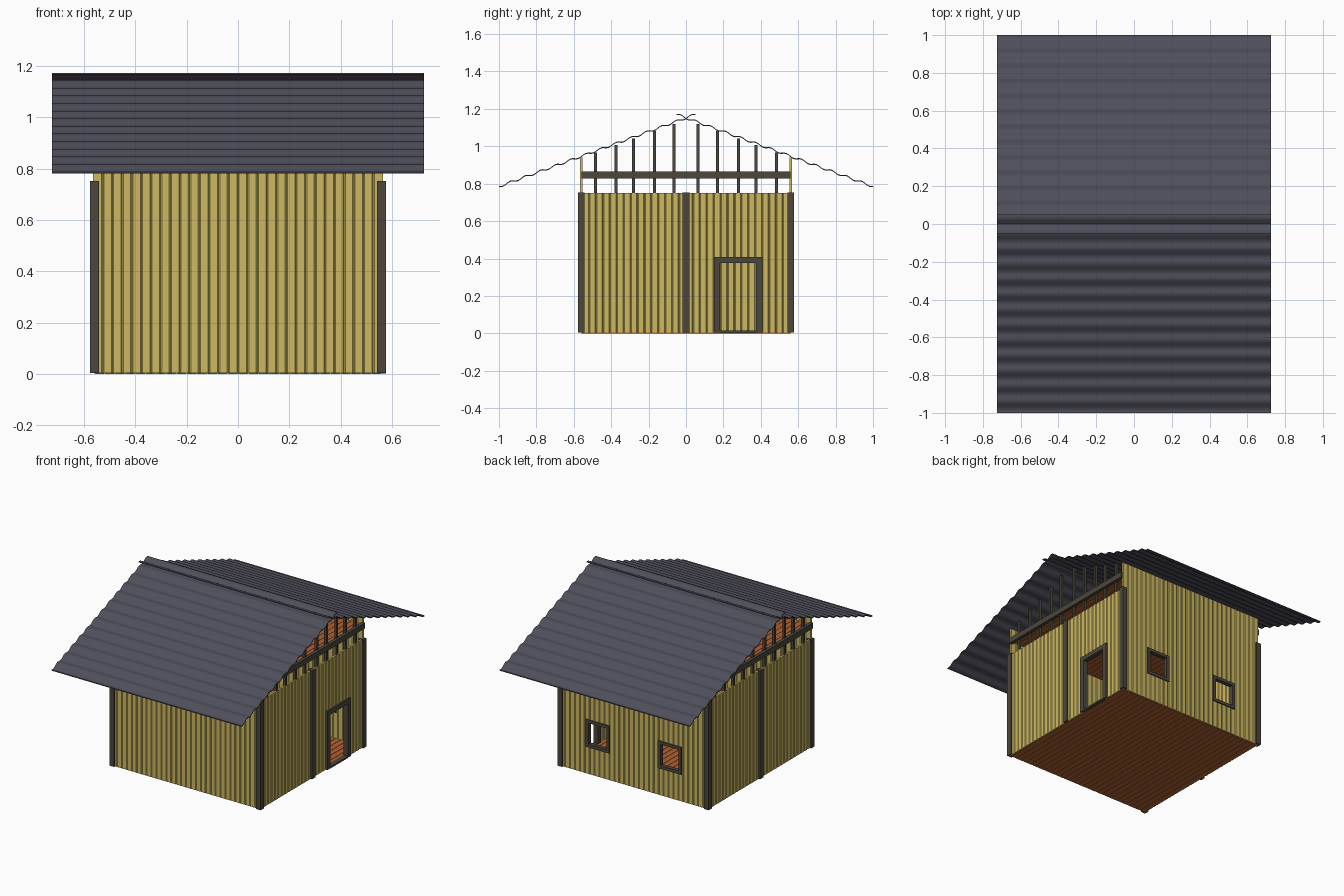
import bpy, bmesh, math

if "Cube" in bpy.data.objects:
    bpy.data.objects.remove(bpy.data.objects["Cube"])

# ---- materials
def mat(name, rgb):
    m = bpy.data.materials.new(name)
    m.diffuse_color = (*rgb, 1)
    m.use_nodes = True
    m.node_tree.nodes["Principled BSDF"].inputs["Base Color"].default_value = m.diffuse_color
    return m

YELLOW = mat("yellow_boards", (0.61, 0.485, 0.122))
DARK = mat("dark_timber", (0.072, 0.062, 0.045))
ROOF = mat("slate_roof", (0.078, 0.078, 0.105))
ORANGE = mat("orange_planks", (0.45, 0.125, 0.032))

# ---- helpers
def finish(name, bm, m):
    bmesh.ops.recalc_face_normals(bm, faces=bm.faces)
    me = bpy.data.meshes.new(name)
    bm.to_mesh(me)
    bm.free()
    ob = bpy.data.objects.new(name, me)
    bpy.context.collection.objects.link(ob)
    me.materials.append(m)
    return ob

def hexa(bm, pts):
    """Eight corners: bottom ring of four, then top ring of four."""
    v = [bm.verts.new(p) for p in pts]
    for f in ((0, 1, 2, 3), (4, 5, 6, 7), (0, 1, 5, 4), (1, 2, 6, 5), (2, 3, 7, 6), (3, 0, 4, 7)):
        bm.faces.new([v[i] for i in f])

def add_box(bm, x0, x1, y0, y1, z0, z1):
    ring = ((x0, y0), (x1, y0), (x1, y1), (x0, y1))
    hexa(bm, [(x, y, z0) for x, y in ring] + [(x, y, z1) for x, y in ring])

def box(name, x0, x1, y0, y1, z0, z1, m):
    bm = bmesh.new()
    add_box(bm, x0, x1, y0, y1, z0, z1)
    return finish(name, bm, m)

W = 0.56                # half size of the house

def roof_z(y):          # straight roof line under the corrugation
    return 1.152 - 0.367 * abs(y)

# ---- board walls with V grooves, split around rectangular holes
def wall(name, place, half, top, holes=()):
    n, g, t, deep = 30, 0.0045, 0.007, 0.003
    pitch = 2 * half / n
    cuts = {-half, half}
    for i in range(1, n):
        c = -half + i * pitch
        cuts |= {c - g, c, c + g}
    for h in holes:
        cuts |= {h[0], h[1]}
    us = sorted(cuts)

    def depth(u):
        k = round((u + half) / pitch)
        if k in (0, n):
            return t
        d = abs(u - (-half + k * pitch))
        return deep + (t - deep) * min(1, d / g)

    bm = bmesh.new()
    for a, b in zip(us, us[1:]):
        if b - a < 1e-5:
            continue
        spans = [(0.004, top)]
        for u0, u1, z0, z1 in holes:
            if u0 < (a + b) / 2 < u1:
                spans = [(0.004, z0), (z1, top)]
        da, db = depth(a), depth(b)
        for z0, z1 in spans:
            if z1 - z0 > 0.001:
                hexa(bm, [place(u, d, z) for z in (z0, z1)
                          for u, d in ((a, -da), (b, -db), (b, db), (a, da))])
    finish(name, bm, YELLOW)

windows = [(-0.355, -0.195, 0.2, 0.37), (0.195, 0.355, 0.2, 0.37)]
door = [(0.17, 0.39, 0.004, 0.39)]
wall("front_wall", lambda u, d, z: (u, -W - d, z), 0.565, 0.94)
wall("back_wall", lambda u, d, z: (u, W + d, z), 0.565, 0.94, windows)
wall("right_wall", lambda u, d, z: (W + d, u, z), 0.555, 0.75, door)
wall("left_wall", lambda u, d, z: (-W - d, u, z), 0.555, 0.75)

# ---- plank floor and loft floor
def planks(name, z0, z1):
    bm = bmesh.new()
    n = 28
    p = 2 * W / n
    add_box(bm, -W, W, -W, W, z0 + 0.002, z1 - 0.002)
    for i in range(n):
        x = -W + i * p
        add_box(bm, x + 0.002, x + p - 0.002, -W, W, z0, z1)
    finish(name, bm, ORANGE)

planks("floor", 0.0, 0.012)
planks("loft_floor", 0.842, 0.854)

# ---- posts, gable beams and gable studs
for s, side in ((1, "right"), (-1, "left")):
    for y, place in ((-W, "front"), (0, "middle"), (W, "back")):
        box(f"{side}_{place}_post", s * W - 0.018, s * W + 0.018,
            y - 0.018, y + 0.018, 0.004, 0.752, DARK)
    box(f"{side}_gable_beam", *sorted((s * 0.556, s * 0.58)), -W, W, 0.828, 0.866, DARK)
    bm = bmesh.new()
    for y in (0.065, 0.168, 0.28, 0.375, 0.485):
        for q in (y, -y):
            add_box(bm, s * 0.555 - 0.009, s * 0.555 + 0.009,
                    q - 0.008, q + 0.008, 0.745, roof_z(q) - 0.008)
    finish(f"{side}_gable_studs", bm, DARK)

# ---- door frame
bm = bmesh.new()
for y0, y1, z0, z1 in ((0.15, 0.183, 0.004, 0.375), (0.375, 0.408, 0.004, 0.375),
                       (0.15, 0.408, 0.375, 0.408), (0.183, 0.375, 0.002, 0.014)):
    add_box(bm, W - 0.016, W + 0.018, y0, y1, z0, z1)
finish("door_frame", bm, DARK)

# ---- window frames
for c, side in ((-0.275, "left"), (0.275, "right")):
    bm = bmesh.new()
    o, i = 0.09, 0.068
    for x0, x1, z0, z1 in ((-o, -i, 0.19, 0.38), (i, o, 0.19, 0.38),
                           (-i, i, 0.19, 0.212), (-i, i, 0.358, 0.38)):
        add_box(bm, c + x0, c + x1, W - 0.014, W + 0.014, z0, z1)
    finish(f"{side}_window_frame", bm, DARK)

# ---- corrugated roof slopes, crossing at the ridge
for s, side in ((-1, "front"), (1, "back")):
    bm = bmesh.new()
    N, cycles = 104, 13
    rows = []
    for k in range(N + 1):
        q = -0.05 + 1.05 * k / N
        z = 1.152 - 0.367 * q + 0.006 * math.sin(2 * math.pi * cycles * k / N)
        rows.append([bm.verts.new((x, s * q, z + h)) for x, h in
                     ((-0.725, -0.003), (0.725, -0.003), (0.725, 0.003), (-0.725, 0.003))])
    for a, b in zip(rows, rows[1:]):
        for j in range(4):
            bm.faces.new((a[j], a[(j + 1) % 4], b[(j + 1) % 4], b[j]))
    bm.faces.new(rows[0])
    bm.faces.new(rows[-1])
    ob = finish(f"{side}_roof_sheet", bm, ROOF)
    bpy.ops.object.select_all(action='DESELECT')
    ob.select_set(True)
    bpy.context.view_layer.objects.active = ob
    bpy.ops.object.shade_smooth_by_angle(angle=math.radians(35))
